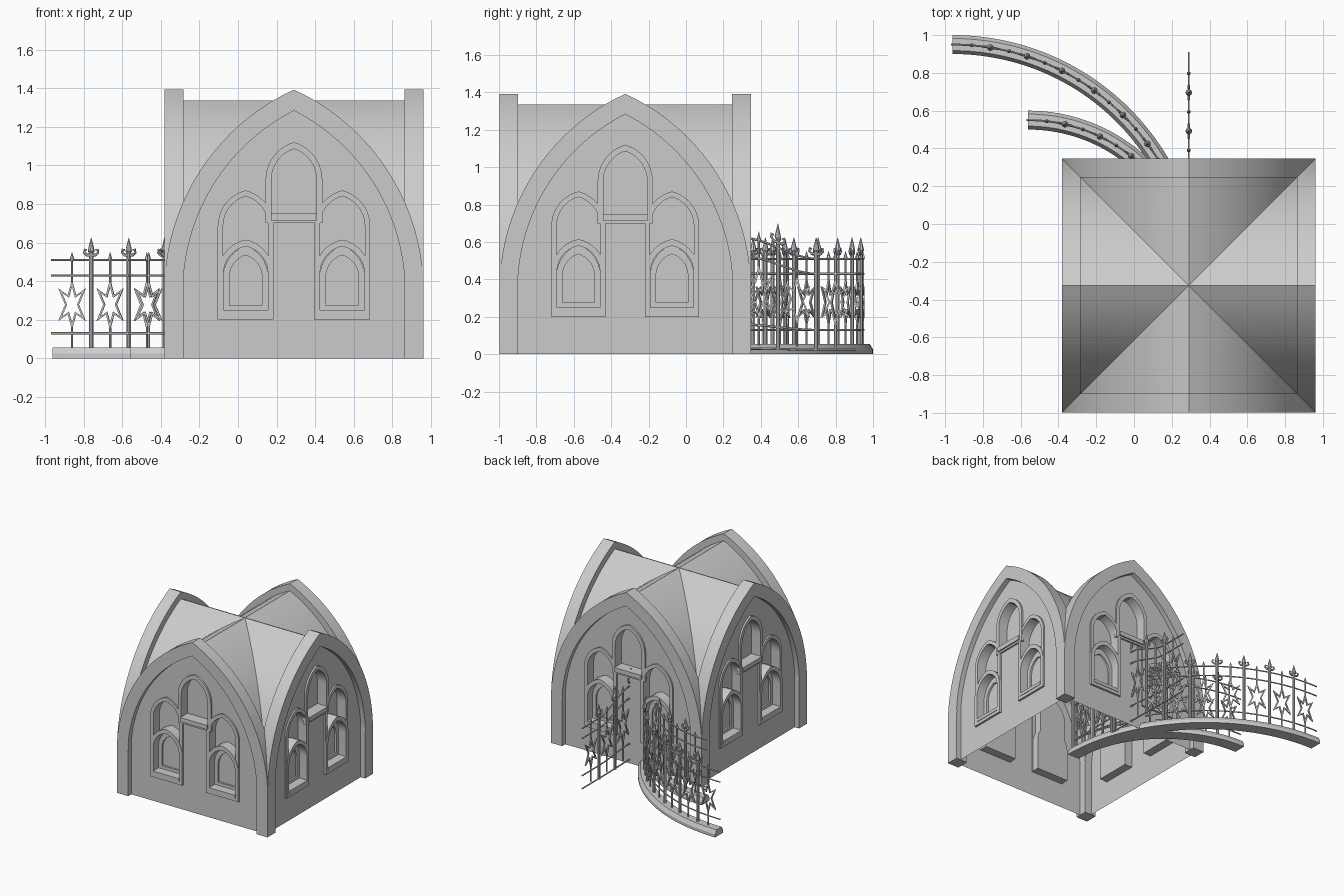
import bpy, bmesh, math
from mathutils import Vector

if "Cube" in bpy.data.objects:
    bpy.data.objects.remove(bpy.data.objects["Cube"])

CX, CY, D = 0.29, -0.325, 0.672      # building centre and half width


def finish(bm, name, angle=30):
    bmesh.ops.remove_doubles(bm, verts=bm.verts, dist=1e-5)
    bmesh.ops.recalc_face_normals(bm, faces=bm.faces)
    me = bpy.data.meshes.new(name)
    bm.to_mesh(me)
    bm.free()
    ob = bpy.data.objects.new(name, me)
    bpy.context.collection.objects.link(ob)
    bpy.ops.object.select_all(action='DESELECT')
    ob.select_set(True)
    bpy.context.view_layer.objects.active = ob
    bpy.ops.object.shade_smooth_by_angle(angle=math.radians(angle))
    return ob


def four_sides(ob):
    ob.location = (CX, CY, 0)
    for k in range(1, 4):
        c = ob.copy()
        c.name = f"{ob.name}_{k}"
        c.rotation_euler.z = k * math.pi / 2
        bpy.context.collection.objects.link(c)


def lancet(cx, hw, z0, zs, z1, n=10):
    """Pointed arch outline in (u, z), right foot to left foot."""
    h = z1 - zs
    c = (h * h - hw * hw) / (2 * hw)
    a1 = math.atan2(h, c)
    arc = [((hw + c) * math.cos(a1 * i / n) - c, zs + (hw + c) * math.sin(a1 * i / n))
           for i in range(n + 1)]
    right = [(hw, z0)] + arc
    return [(cx + u, z) for u, z in right] + [(cx - u, z) for u, z in right[-2::-1]]


def quad(bm, *cos):
    bm.faces.new([bm.verts.new(c) for c in cos])


def band(bm, A, B, d0, d1, closed=True):
    """Solid ring between outlines A and B, from depth d0 to d1."""
    n = len(A)
    for i in range(n if closed else n - 1):
        j = (i + 1) % n
        P = lambda o, k, d: (o[k][0], -d, o[k][1])
        quad(bm, P(A, i, d1), P(A, j, d1), P(B, j, d1), P(B, i, d1))
        quad(bm, P(A, i, d0), P(A, j, d0), P(B, j, d0), P(B, i, d0))
        quad(bm, P(A, i, d0), P(A, j, d0), P(A, j, d1), P(A, i, d1))
        quad(bm, P(B, i, d0), P(B, j, d0), P(B, j, d1), P(B, i, d1))
    if not closed:
        for k in (0, n - 1):
            quad(bm, P(A, k, d0), P(A, k, d1), P(B, k, d1), P(B, k, d0))


def box(bm, u0, u1, d0, d1, z0, z1):
    o = [(u0, z0), (u1, z0), (u1, z1), (u0, z1)]
    for d in (d0, d1):
        quad(bm, *[(u, -d, z) for u, z in o])
    for i in range(4):
        (a, b), (c, e) = o[i], o[(i + 1) % 4]
        quad(bm, (a, -d0, b), (c, -d0, e), (c, -d1, e), (a, -d1, b))


# gable arch with its corner legs
bm = bmesh.new()
band(bm, lancet(0, D, 0, 0.346, 1.392, 20), lancet(0, 0.575, 0, 0.346, 1.283, 20),
     D - 0.1, D, False)
four_sides(finish(bm, "gable_arch"))

# quarter of the cross vault roof, mitred on the diagonals
bm = bmesh.new()
prof = lancet(0, 0.622, 0, 0.346, 1.335, 20)[1:-1]
for (u, z), (v, w) in zip(prof, prof[1:]):
    quad(bm, (u, -0.622, z), (v, -0.622, w), (v, -abs(v), w), (u, -abs(u), z))
four_sides(finish(bm, "vault_roof"))

# wall with three openings, recessed panes behind them
WALL, PANE = 0.632, 0.565
holes = [lancet(0, 0.117, 0.72, 0.925, 1.085)] + \
        [lancet(s * 0.25, 0.117, 0.23, 0.685, 0.84) for s in (-1, 1)]
bm = bmesh.new()
for o in [lancet(0, 0.6, 0, 0.346, 1.31, 16)] + holes:
    vs = [bm.verts.new((u, -WALL, z)) for u, z in o]
    for i in range(len(vs)):
        bm.edges.new((vs[i - 1], vs[i]))
bmesh.ops.triangle_fill(bm, use_beauty=True, edges=bm.edges[:])
for o in holes:
    for i in range(len(o)):
        (a, b), (c, e) = o[i - 1], o[i]
        quad(bm, (a, -WALL, b), (c, -WALL, e), (c, -PANE, e), (a, -PANE, b))
    quad(bm, *[(u, -PANE, z) for u, z in o])
four_sides(finish(bm, "wall"))

# window hoods, lower arches and sills
bm = bmesh.new()
band(bm, lancet(0, 0.147, 0.70, 0.925, 1.12), holes[0], WALL - 0.01, WALL + 0.014)
box(bm, -0.12, 0.12, PANE, WALL + 0.025, 0.715, 0.75)
for k, s in enumerate((-1, 1)):
    c = s * 0.25
    band(bm, lancet(c, 0.145, 0.2, 0.685, 0.87), holes[k + 1], WALL - 0.01, WALL + 0.012)
    band(bm, lancet(c, 0.143, 0.2, 0.44, 0.615), lancet(c, 0.115, 0.24, 0.44, 0.58),
         PANE, WALL + 0.016)
    band(bm, lancet(c, 0.117, 0.23, 0.42, 0.585), lancet(c, 0.085, 0.275, 0.42, 0.535),
         PANE, PANE + 0.015)
    box(bm, c - 0.117, c + 0.117, PANE, WALL + 0.02, 0.225, 0.25)
four_sides(finish(bm, "window_trim"))


def tube(bm, pts, radii, sides=6):
    """Tapered tube along points in the fence plane (s, z)."""
    rings = []
    for i, p in enumerate(pts):
        a, b = pts[max(i - 1, 0)], pts[min(i + 1, len(pts) - 1)]
        t = Vector((b[0] - a[0], b[1] - a[1])).normalized()
        r = radii[i] if isinstance(radii, list) else radii
        ring = []
        for k in range(sides):
            g = 2 * math.pi * k / sides
            w = r * math.cos(g)
            ring.append(bm.verts.new((p[0] - t.y * w, r * math.sin(g), p[1] + t.x * w)))
        rings.append(ring)
    for A, B in zip(rings, rings[1:]):
        for k in range(sides):
            bm.faces.new((A[k - 1], A[k], B[k], B[k - 1]))
    bm.faces.new(rings[0])
    bm.faces.new(rings[-1])


STAR = [(0, 0.13), (0.022, 0.05), (0.072, 0.085), (0.036, 0), (0.072, -0.085), (0.022, -0.05)]
STAR += [(-a, -b) for a, b in STAR]


def fence(name, panels, length, place, kerb):
    bm = bmesh.new()
    n = panels * 6
    step = length / panels
    # rails
    for z in (0.51, 0.43, 0.13) + (() if kerb else (0.025,)):
        tube(bm, [(-0.01 + (length + 0.01) * i / n, z) for i in range(n + 1)], 0.0055)
    for k in range(panels):
        # star picket
        s = (k + 0.5) * step
        for z, h in ((0.04, 0.16), (0.39, 0.51)):
            tube(bm, [(s, z), (s, h)], 0.006)
        tube(bm, [(s, 0.50), (s, 0.515), (s, 0.55)], [0.006, 0.011, 0.001])
        band(bm, [(s + a, 0.278 + b) for a, b in STAR],
             [(s + a * 0.72, 0.278 + b * 0.72) for a, b in STAR], -0.005, 0.005)
        # post with spear and curled finial
        s = (k + 1) * step
        tube(bm, [(s, 0.02), (s, 0.545), (s, 0.555), (s, 0.575), (s, 0.625)],
             [0.011, 0.011, 0.018, 0.014, 0.001], 8)
        for m in (-1, 1):
            tube(bm, [(s + m * a, z) for a, z in ((0, 0.535), (0.022, 0.535), (0.036, 0.548),
                 (0.034, 0.564), (0.022, 0.562))], [0.008, 0.008, 0.007, 0.006, 0.004])
    for v in bm.verts:
        v.co = place(*v.co)
    finish(bm, name)
    # stone kerb
    if kerb:
        bm = bmesh.new()
        prof = [(-0.05, 0), (-0.05, 0.025), (-0.032, 0.055), (0.032, 0.055), (0.05, 0.025), (0.05, 0)]
        rings = [[bm.verts.new(place(length * i / n, w, z)) for w, z in prof] for i in range(n + 1)]
        for A, B in zip(rings, rings[1:]):
            for k in range(6):
                bm.faces.new((A[k - 1], A[k], B[k], B[k - 1]))
        bm.faces.new(rings[0])
        bm.faces.new(rings[-1])
        finish(bm, name + "_kerb", 20)


def arc(x0, R):
    return lambda s, w, z: (x0 + (R + w) * math.sin(s / R), CY + (R + w) * math.cos(s / R), z)


def ramp(s, w, z):
    y = 0.9 - s
    t = min(max((0.7 - y) / 0.4, 0), 1)
    return (CX + w, y, z * (1 + 0.22 * t * t * (3 - 2 * t)))


fence("large_curved_fence", 10, 1.275 * math.pi / 2, arc(-0.96, 1.275), True)
fence("small_curved_fence", 7, 0.875 * math.pi / 2, arc(-0.56, 0.875), True)
fence("straight_ramped_fence", 6, 1.225, ramp, False)
